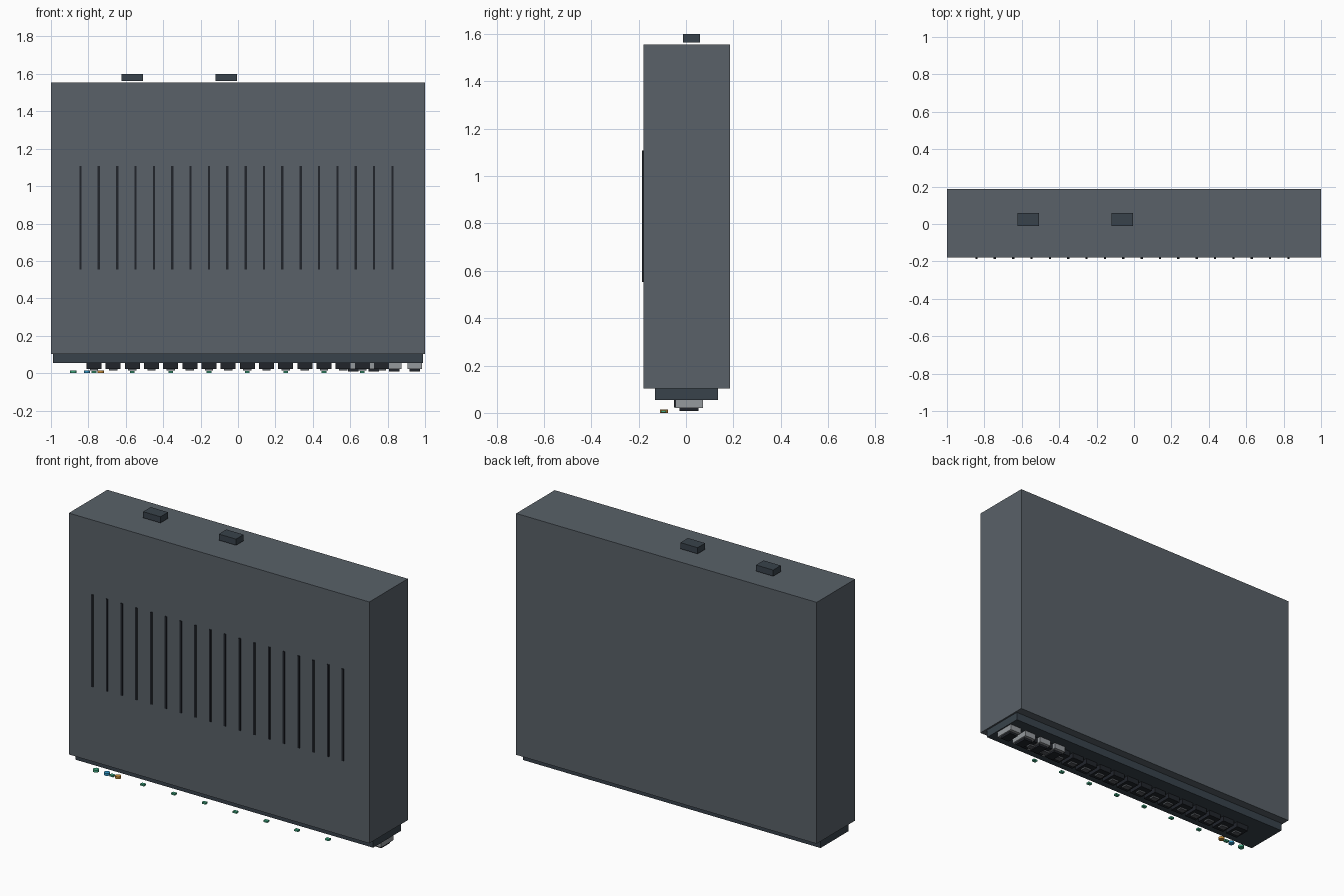
import bpy, bmesh
from mathutils import Vector

if "Cube" in bpy.data.objects:
    bpy.data.objects.remove(bpy.data.objects["Cube"])


def material(name, rgb):
    m = bpy.data.materials.new(name)
    m.diffuse_color = (*rgb, 1)
    m.use_nodes = True
    m.node_tree.nodes["Principled BSDF"].inputs["Base Color"].default_value = m.diffuse_color
    return m


STEEL = material("steel_grey", (0.10, 0.12, 0.14))
PANEL = material("panel_slate", (0.04, 0.055, 0.07))
DARK = material("dark_plastic", (0.015, 0.018, 0.024))
METAL = material("cage_metal", (0.30, 0.32, 0.34))
PIN = material("contact_grey", (0.09, 0.10, 0.11))
GREEN = material("green_light", (0.05, 0.40, 0.22))
BLUE = material("blue_light", (0.03, 0.30, 0.55))
AMBER = material("amber_light", (0.60, 0.28, 0.04))


def finish(bm, name, mat):
    me = bpy.data.meshes.new(name)
    bm.to_mesh(me)
    bm.free()
    me.materials.append(mat)
    ob = bpy.data.objects.new(name, me)
    bpy.context.collection.objects.link(ob)
    return ob


def box(name, mat, x, y, z):
    """Box from (min, max) ranges on each axis."""
    bm = bmesh.new()
    bmesh.ops.create_cube(bm, size=1)
    for v in bm.verts:
        v.co = Vector([(a + b) / 2 + c * (b - a) for (a, b), c in zip((x, y, z), v.co)])
    return finish(bm, name, mat)


def span(centre, width):
    return (centre - width / 2, centre + width / 2)


def lamp(name, mat, x):
    bm = bmesh.new()
    bmesh.ops.create_cone(bm, cap_ends=True, segments=12, radius1=0.017,
                          radius2=0.017, depth=0.014)
    bmesh.ops.translate(bm, verts=bm.verts, vec=(x, -0.093, 0.012))
    return finish(bm, name, mat)


# Main case and the port panel under it
box("case", STEEL, (-1, 1), (-0.18, 0.186), (0.103, 1.555))
box("port_panel", PANEL, (-0.99, 0.99), (-0.13, 0.135), (0.055, 0.103))

# Vent strips on the front
for i in range(18):
    box(f"vent_{i + 1}", DARK, span(-0.842 + i * 0.0981, 0.012), (-0.186, -0.178), (0.553, 1.107))

# Sockets on the far end
for i, x in enumerate((-0.565, -0.062)):
    box(f"rear_socket_{i + 1}", PANEL, span(x, 0.115), (-0.012, 0.06), (1.563, 1.6))

# Row of cable ports with contact blocks
for i in range(16):
    x = -0.77 + i * 0.1025
    box(f"port_{i + 1}", DARK, span(x, 0.08), (-0.05, 0.05), (0.028, 0.056))
    box(f"port_contacts_{i + 1}", PIN, span(x, 0.045), (-0.02, 0.015), (0.018, 0.03))

# Metal module cages
for i in range(4):
    x = 0.615 + i * 0.11
    box(f"module_cage_{i + 1}", METAL, span(x, 0.076), (-0.045, 0.072), (0.026, 0.056))
    box(f"module_slot_{i + 1}", DARK, span(x, 0.056), (-0.027, 0.053), (0.013, 0.028))

# Link lights along the front edge, one for each pair of ports
for i in range(8):
    box(f"link_light_{i + 1}", GREEN, span(-0.77 + i * 0.205, 0.025), (-0.105, -0.085), (0.006, 0.016))

# Round status lights
for name, mat, x in (("power_light", GREEN, -0.88), ("system_light", BLUE, -0.807),
                     ("alert_light", AMBER, -0.733)):
    lamp(name, mat, x)

# Settle the lowest faces on the floor
for ob in bpy.data.objects:
    for v in ob.data.vertices:
        v.co.z -= 0.005 if v.co.z < 0.05 else 0
